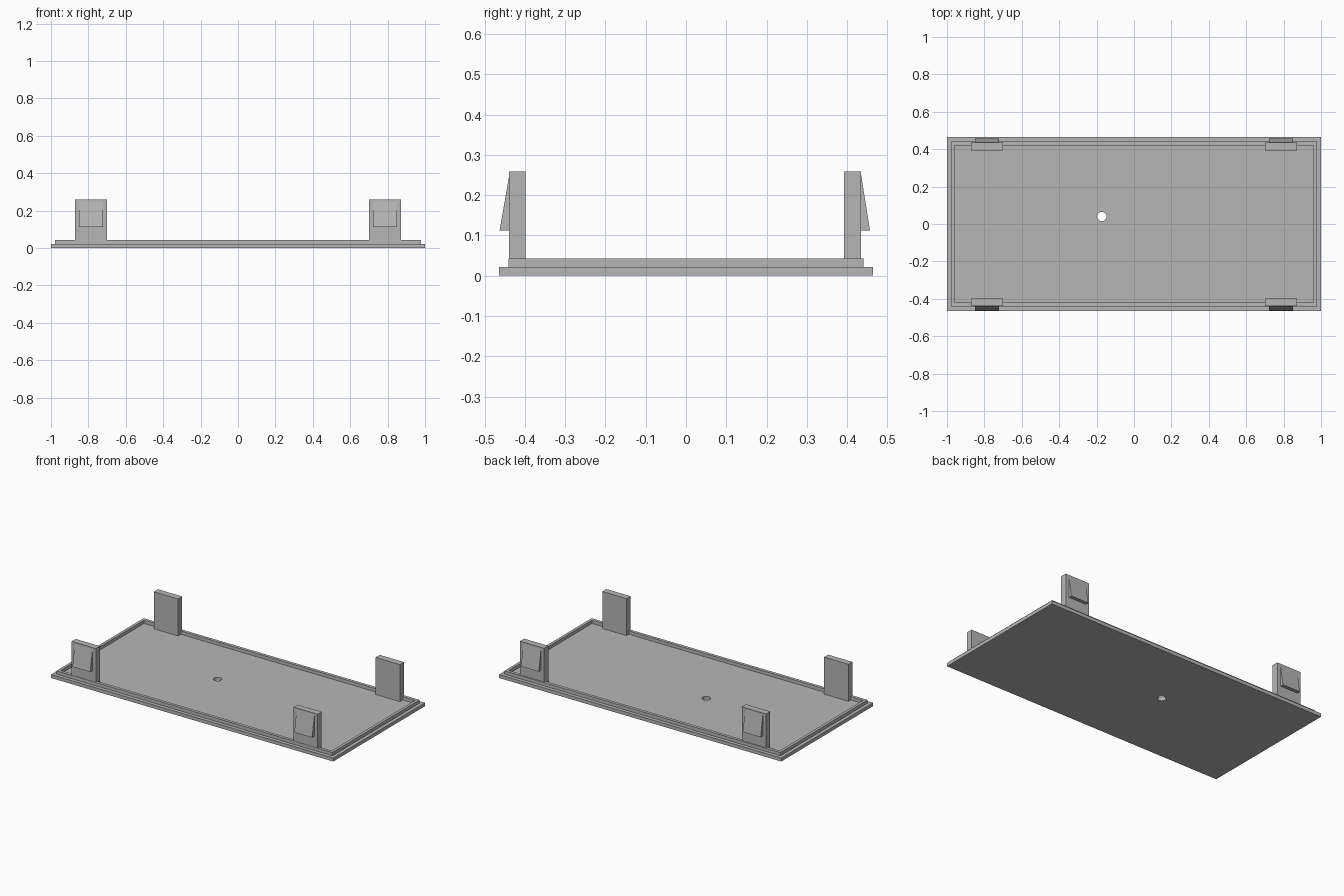
import bpy
import bmesh
from math import cos, sin, tau

default_cube = bpy.data.objects.get("Cube")
if default_cube:
    bpy.data.objects.remove(default_cube)

grey = bpy.data.materials.new("plain grey")
grey.use_nodes = True
colour = (0.47, 0.47, 0.47, 1)
grey.diffuse_color = colour
grey.node_tree.nodes["Principled BSDF"].inputs["Base Color"].default_value = colour


def finish(name, bm):
    bmesh.ops.recalc_face_normals(bm, faces=bm.faces)
    mesh = bpy.data.meshes.new(name)
    bm.to_mesh(mesh)
    bm.free()
    mesh.materials.append(grey)
    obj = bpy.data.objects.new(name, mesh)
    bpy.context.collection.objects.link(obj)
    return obj


def rectangle(x, y):
    return [(-x, -y), (x, -y), (x, y), (-x, y)]


def slab_with_opening(name, outer, inner, bottom, top):
    """Fill between two outlines and extrude the result upwards."""
    bm = bmesh.new()
    edges = []
    for outline in (outer, inner):
        verts = [bm.verts.new((x, y, bottom)) for x, y in outline]
        edges += [bm.edges.new((verts[i - 1], verts[i])) for i in range(len(verts))]
    bmesh.ops.triangle_fill(bm, edges=edges, use_beauty=True, normal=(0, 0, 1))
    result = bmesh.ops.extrude_face_region(bm, geom=bm.faces[:], use_keep_orig=True)
    moved = [v for v in result["geom"] if isinstance(v, bmesh.types.BMVert)]
    bmesh.ops.translate(bm, verts=moved, vec=(0, 0, top - bottom))
    return finish(name, bm)


def side_profile(name, profile, x0, x1):
    """Extrude a (y, z) profile along x."""
    bm = bmesh.new()
    face = bm.faces.new([bm.verts.new((x0, y, z)) for y, z in profile])
    result = bmesh.ops.extrude_face_region(bm, geom=[face], use_keep_orig=True)
    moved = [v for v in result["geom"] if isinstance(v, bmesh.types.BMVert)]
    bmesh.ops.translate(bm, verts=moved, vec=(x1 - x0, 0, 0))
    return finish(name, bm)


PLATE_TOP = 0.022
RIM_TOP = 0.043
CLIP_TOP = 0.259

# Base plate with a small round hole
hole = [(-0.172 + 0.025 * cos(tau * i / 32), 0.04 + 0.025 * sin(tau * i / 32))
        for i in range(32)]
slab_with_opening("base_plate", rectangle(1, 0.464), hole, 0, PLATE_TOP)

# Raised rim
slab_with_opening("rim", rectangle(0.978, 0.441), rectangle(0.96, 0.421),
                  PLATE_TOP, RIM_TOP)

# Four upright clips, each with a wedge-shaped catch on its outer face
for end, inside, outside, tip in (("front", -0.398, -0.439, -0.463),
                                  ("back", 0.393, 0.435, 0.457)):
    for side, middle in (("right", -0.786), ("left", 0.786)):
        upright = [(inside, PLATE_TOP), (outside, PLATE_TOP),
                   (outside, CLIP_TOP), (inside, CLIP_TOP)]
        side_profile(f"{end}_{side}_clip", upright, middle - 0.086, middle + 0.086)
        catch = [(outside, 0.112), (tip, 0.112), (outside, 0.25)]
        side_profile(f"{end}_{side}_catch", catch, middle - 0.063, middle + 0.063)
